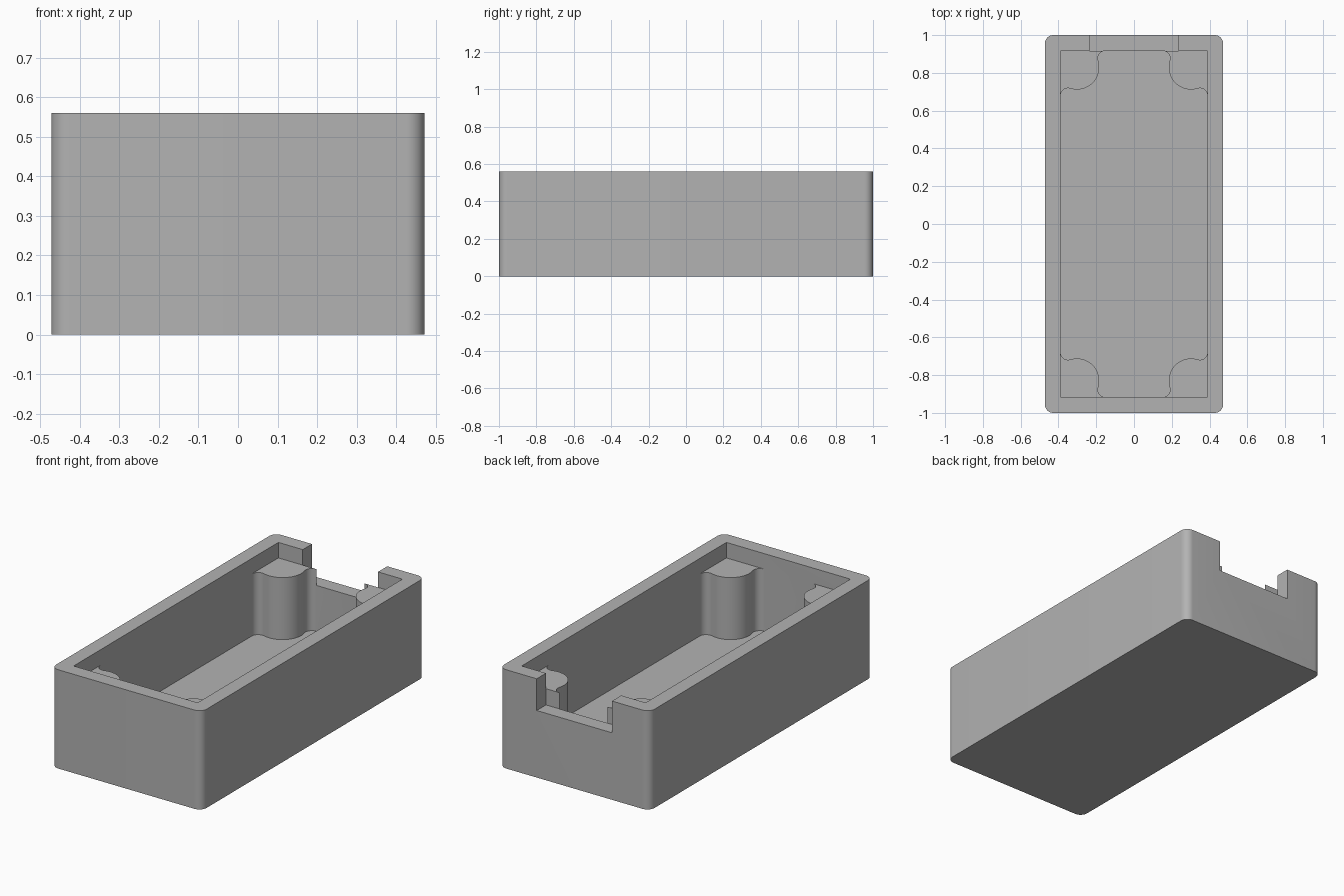
import bpy
import bmesh
from math import atan2, cos, pi, sin, sqrt

cube = bpy.data.objects.get("Cube")
if cube:
    bpy.data.objects.remove(cube, do_unlink=True)

# Overall sizes
HALF_X, HALF_Y, HEIGHT = 0.472, 1.0, 0.56
WALL, FLOOR_Z, POST_Z = 0.083, 0.12, 0.472
NOTCH_HALF, NOTCH_Z = 0.236, 0.38
IN_X, IN_Y = HALF_X - WALL, HALF_Y - WALL

grey = bpy.data.materials.new("plain grey")
grey.use_nodes = True
grey.diffuse_color = (0.45, 0.45, 0.45, 1)
grey.node_tree.nodes["Principled BSDF"].inputs["Base Color"].default_value = grey.diffuse_color


def arc(cx, cy, r, start, end, steps):
    return [(cx + r * cos(start + (end - start) * i / steps),
             cy + r * sin(start + (end - start) * i / steps)) for i in range(steps + 1)]


def four_corners(corner):
    """Mirror a corner outline, running from the +x wall to the +y wall, into a full loop."""
    return (corner + [(-x, y) for x, y in reversed(corner)]
            + [(-x, -y) for x, y in corner] + [(x, -y) for x, y in reversed(corner)])


def prism(name, outline, bottom, top):
    bm = bmesh.new()
    base = bm.faces.new([bm.verts.new((x, y, bottom)) for x, y in outline])
    new = bmesh.ops.extrude_face_region(bm, geom=[base])["geom"]
    bmesh.ops.translate(bm, vec=(0, 0, top - bottom),
                        verts=[v for v in new if isinstance(v, bmesh.types.BMVert)])
    bmesh.ops.recalc_face_normals(bm, faces=bm.faces)
    mesh = bpy.data.meshes.new(name)
    bm.to_mesh(mesh)
    bm.free()
    mesh.materials.append(grey)
    obj = bpy.data.objects.new(name, mesh)
    bpy.context.collection.objects.link(obj)
    return obj


# Outer block with rounded upright edges
R = 0.045
tray = prism("open_box", four_corners(arc(HALF_X - R, HALF_Y - R, R, 0, pi / 2, 10)), 0, HEIGHT)

# Corner post outline: a round boss blended into both walls by small fillets
BOSS, FILLET, INSET = 0.118, 0.04, 0.087
px, py = IN_X - INSET, IN_Y - INSET
near = INSET - FILLET
far = sqrt((BOSS + FILLET) ** 2 - near ** 2)
tilt = atan2(far, near)
post = (arc(px + near, py - far, FILLET, 0, pi - tilt, 10)
        + arc(px, py, BOSS, -tilt, tilt - 1.5 * pi, 24)[1:-1]
        + arc(px - far, py + near, FILLET, tilt - pi / 2, pi / 2, 10))

# Cavity around the posts, wider cavity above them, and the notch in the back wall
cutters = [
    prism("lower_cavity", four_corners(post), FLOOR_Z, HEIGHT + 0.1),
    prism("upper_cavity", four_corners([(IN_X, IN_Y)])[:4], POST_Z, HEIGHT + 0.1),
    prism("back_notch", [(-NOTCH_HALF, IN_Y), (NOTCH_HALF, IN_Y),
                         (NOTCH_HALF, HALF_Y + 0.1), (-NOTCH_HALF, HALF_Y + 0.1)],
          NOTCH_Z, HEIGHT + 0.1),
]
bpy.ops.object.select_all(action="DESELECT")
bpy.context.view_layer.objects.active = tray
tray.select_set(True)
for cutter in cutters:
    cutter.hide_render = True
    cut = tray.modifiers.new(cutter.name, "BOOLEAN")
    cut.operation, cut.solver, cut.object = "DIFFERENCE", "EXACT", cutter
    bpy.ops.object.modifier_apply(modifier=cut.name)
    bpy.data.objects.remove(cutter, do_unlink=True)

bpy.ops.object.shade_smooth_by_angle(angle=pi / 6)
